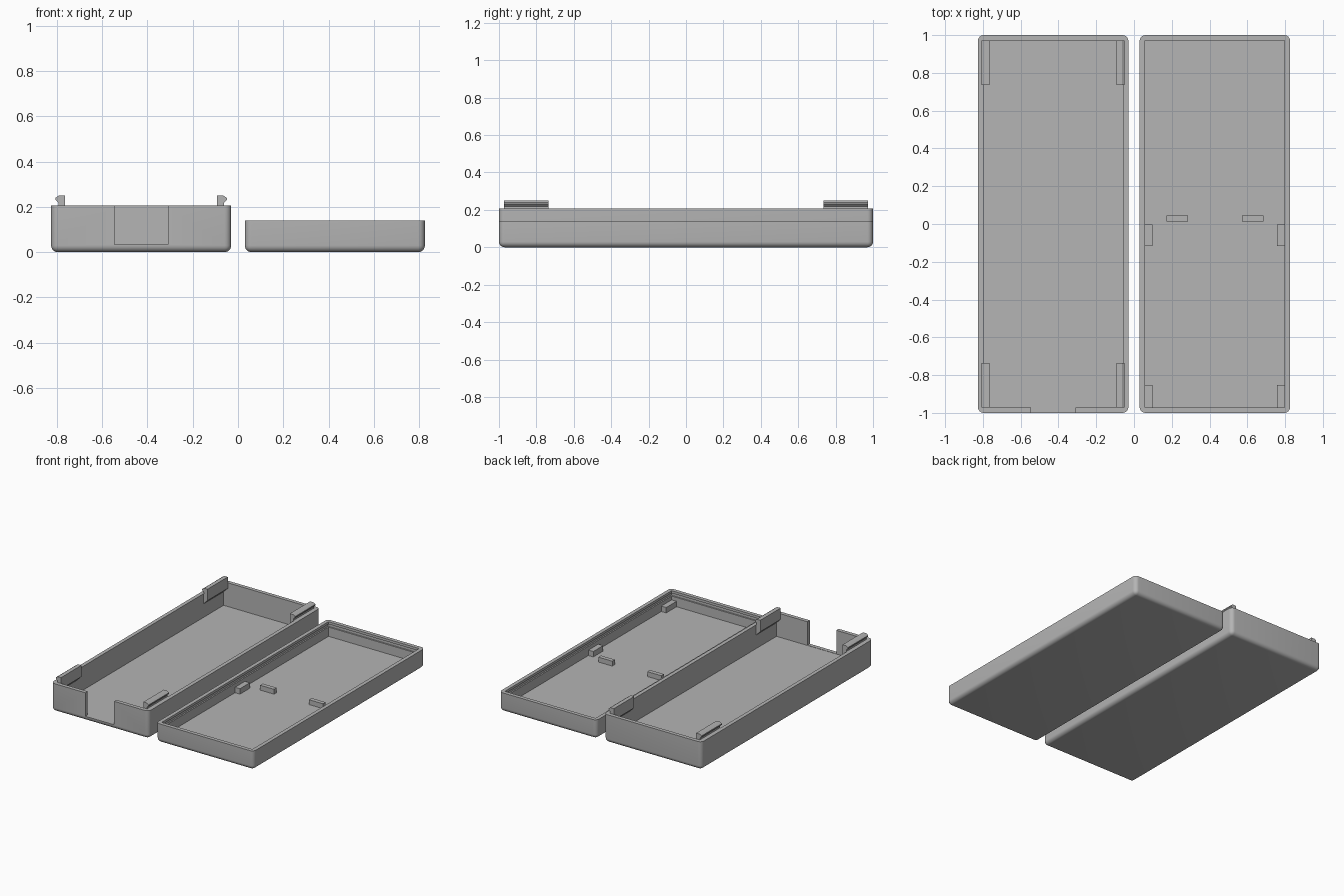
import bpy
import bmesh
from math import radians

cube = bpy.data.objects.get("Cube")
if cube:
    bpy.data.objects.remove(cube, do_unlink=True)

WALL, FLOOR, RADIUS = 0.028, 0.032, 0.03
CENTRE = 0.428        # distance of each tray from the middle
HALF = 0.398          # half width of a tray
INNER = HALF - WALL   # half width of a cavity
END = 1 - WALL        # half length of a cavity
BASE_H, LID_H = 0.207, 0.14

grey = bpy.data.materials.new("plastic grey")
grey.use_nodes = True
grey.diffuse_color = (0.46, 0.46, 0.46, 1)
grey.node_tree.nodes["Principled BSDF"].inputs["Base Color"].default_value = grey.diffuse_color


def make_object(name, bm):
    bmesh.ops.recalc_face_normals(bm, faces=bm.faces)
    mesh = bpy.data.meshes.new(name)
    bm.to_mesh(mesh)
    bm.free()
    mesh.materials.append(grey)
    obj = bpy.data.objects.new(name, mesh)
    bpy.context.collection.objects.link(obj)
    return obj


def box_mesh(x, y, z):
    """Box between the (low, high) pairs given for each axis."""
    bm = bmesh.new()
    bmesh.ops.create_cube(bm, size=1)
    for v in bm.verts:
        v.co = [r[1] if c > 0 else r[0] for c, r in zip(v.co, (x, y, z))]
    return bm


def box(name, x, y, z):
    return make_object(name, box_mesh(x, y, z))


def rounded_tray(name, cx, height, cutters):
    """Solid rounded everywhere but the rim, then hollowed by the cutters."""
    bm = box_mesh((cx - HALF, cx + HALF), (-1, 1), (0, height))
    edges = [e for e in bm.edges if min(v.co.z for v in e.verts) < height / 2]
    bmesh.ops.bevel(bm, geom=edges, offset=RADIUS, segments=6, profile=0.5, affect='EDGES')
    tray = make_object(name, bm)
    bpy.context.view_layer.objects.active = tray
    for cutter in cutters:
        mod = tray.modifiers.new("cut", 'BOOLEAN')
        mod.operation, mod.solver, mod.object = 'DIFFERENCE', 'EXACT', cutter
        bpy.ops.object.modifier_apply(modifier=mod.name)
        bpy.data.objects.remove(cutter, do_unlink=True)
    bpy.ops.object.select_all(action='DESELECT')
    tray.select_set(True)
    bpy.ops.object.shade_smooth_by_angle(angle=radians(35))


def cavity(cx, height, grow=0, low=FLOOR):
    return box("cutter", (cx - INNER - grow, cx + INNER + grow),
               (-END - grow, END + grow), (low, height))


# Deep tray with a port opening in the front wall
rounded_tray("base_tray", -CENTRE, BASE_H, [
    cavity(-CENTRE, 0.4),
    box("cutter", (-0.546, -0.31), (-1.1, -0.95), (FLOOR + 0.002, 0.4))])

# Shallow tray with a snap groove around the inside of its walls
rounded_tray("lid_tray", CENTRE, LID_H, [
    cavity(CENTRE, 0.4),
    cavity(CENTRE, 0.122, grow=0.01, low=0.1)])

# Snap clips: hooked profile (inset from the wall, height) swept along y
CLIP = [(-0.002, 0.13), (0.034, 0.166), (0.034, 0.25), (0.006, 0.25),
        (-0.009, 0.24), (-0.009, 0.232), (0.004, 0.219), (0.004, 0.207), (-0.002, 0.207)]
for side, x_name in ((-1, "right"), (1, "left")):
    for end, y_name in ((-1, "front"), (1, "back")):
        bm = bmesh.new()
        verts = [bm.verts.new((-CENTRE + side * (INNER - d), end * END, z)) for d, z in CLIP]
        face = bm.faces.new(verts)
        swept = bmesh.ops.extrude_face_region(bm, geom=[face])["geom"]
        for v in swept:
            if isinstance(v, bmesh.types.BMVert):
                v.co.y = end * 0.735
        make_object(f"{y_name}_{x_name}_clip", bm)

# Support blocks along the lid walls
for side, x_name in ((-1, "right"), (1, "left")):
    xs = sorted((CENTRE + side * (INNER + 0.002), CENTRE + side * (INNER - 0.04)))
    for y_name, ys in (("front", (-END - 0.002, -0.852)), ("middle", (-0.117, -0.002))):
        box(f"{y_name}_{x_name}_support", xs, ys, (FLOOR - 0.005, FLOOR + 0.04))

    # Stop blocks standing on the lid floor
    mid = CENTRE + side * 0.2
    box(f"{x_name}_stop_block", (mid - 0.057, mid + 0.057), (0.013, 0.044),
        (FLOOR - 0.005, FLOOR + 0.036))
